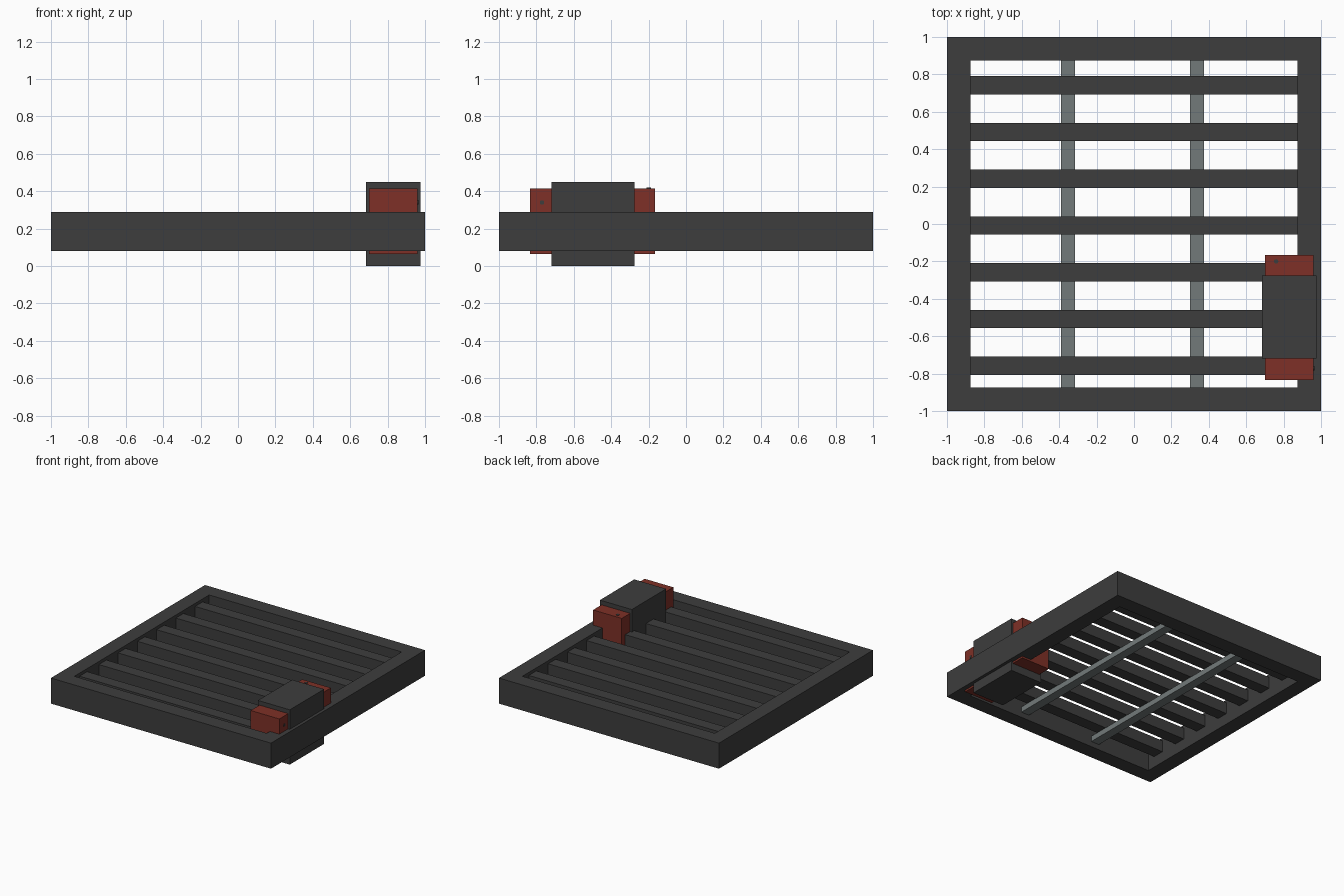
import bpy
import bmesh
from mathutils import Matrix, Vector

cube = bpy.data.objects.get("Cube")
if cube:
    bpy.data.objects.remove(cube, do_unlink=True)


def material(name, rgb):
    mat = bpy.data.materials.new(name)
    mat.use_nodes = True
    mat.diffuse_color = (*rgb, 1)
    mat.node_tree.nodes["Principled BSDF"].inputs["Base Color"].default_value = (*rgb, 1)
    return mat


DARK = material("charcoal", (0.047, 0.047, 0.047))
RED = material("rust red", (0.21, 0.03, 0.02))
STEEL = material("steel grey", (0.17, 0.195, 0.195))


def finish(name, bm, mat):
    bmesh.ops.recalc_face_normals(bm, faces=bm.faces)
    mesh = bpy.data.meshes.new(name)
    bm.to_mesh(mesh)
    bm.free()
    mesh.materials.append(mat)
    obj = bpy.data.objects.new(name, mesh)
    bpy.context.collection.objects.link(obj)
    return obj


def box(name, x, y, z, mat):
    """Box from (low, high) pairs on each axis."""
    bm = bmesh.new()
    size = [b - a for a, b in (x, y, z)]
    centre = Vector([(a + b) / 2 for a, b in (x, y, z)])
    bmesh.ops.create_cube(bm, size=1, matrix=Matrix.Translation(centre) @ Matrix.Diagonal((*size, 1)))
    return finish(name, bm, mat)


def stud(name, centre, direction):
    """Thin round plate facing along a direction."""
    bm = bmesh.new()
    turn = Vector(direction).to_track_quat('Z', 'Y').to_matrix().to_4x4()
    bmesh.ops.create_cone(bm, cap_ends=True, segments=12, radius1=0.012, radius2=0.012,
                          depth=0.008, matrix=Matrix.Translation(centre) @ turn)
    return finish(name, bm, DARK)


# Square outer frame with a square opening
INNER, BOTTOM, TOP = 0.875, 0.08, 0.29
bm = bmesh.new()
corners = [(-1, -1), (1, -1), (1, 1), (-1, 1)]
rings = [[bm.verts.new((cx * r, cy * r, z)) for cx, cy in corners]
         for r, z in ((1, BOTTOM), (1, TOP), (INNER, TOP), (INNER, BOTTOM))]
for k in range(4):
    a, b = rings[k], rings[(k + 1) % 4]
    for i in range(4):
        j = (i + 1) % 4
        bm.faces.new((a[i], a[j], b[j], b[i]))
finish("outer_frame", bm, DARK)

# Cross slats
for i in range(7):
    y = -0.758 + 0.25 * i
    box(f"slat_{i + 1}", (-INNER, INNER), (y - 0.049, y + 0.049), (0.17, 0.265), DARK)

# Support rails under the slats
for side, x in (("right", -0.352), ("left", 0.336)):
    box(f"support_rail_{side}", (x - 0.037, x + 0.037), (-INNER, INNER), (0.125, 0.17), STEEL)

# Latch block and its wider sleeve
box("latch_core", (0.70, 0.96), (-0.835, -0.165), (0.065, 0.415), RED)
box("latch_sleeve", (0.685, 0.975), (-0.72, -0.275), (0, 0.45), DARK)
stud("side_stud", (0.96, -0.77, 0.34), (1, 0, 0))
stud("top_stud", (0.76, -0.2, 0.415), (0, 0, 1))
